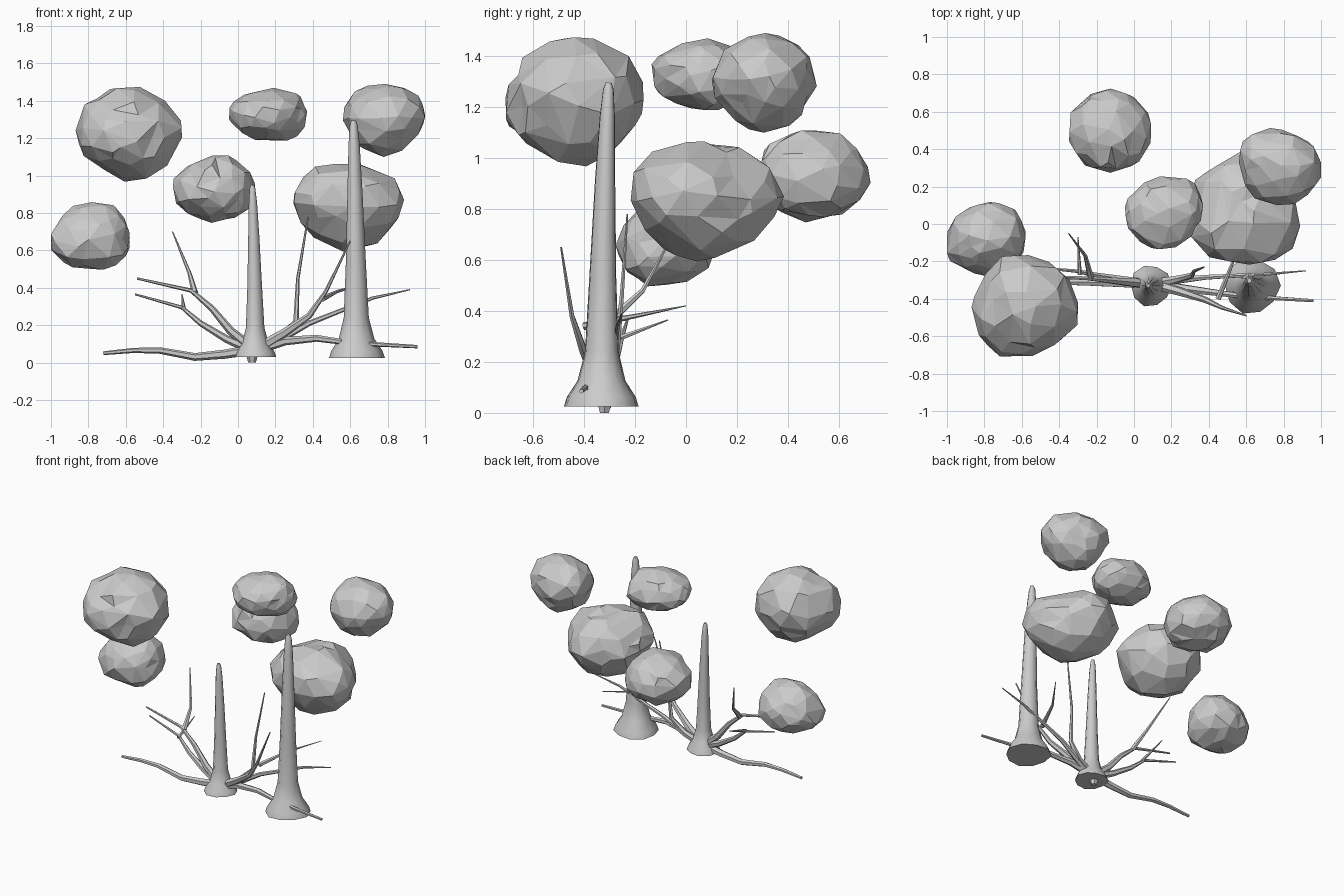
import bpy
import bmesh
import math
from mathutils import Vector, noise

if "Cube" in bpy.data.objects:
    bpy.data.objects.remove(bpy.data.objects["Cube"], do_unlink=True)

# The single colour
grey = bpy.data.materials.new("light_grey")
grey.use_nodes = True
tone = (0.6, 0.6, 0.6, 1)
grey.diffuse_color = tone
grey.node_tree.nodes["Principled BSDF"].inputs["Base Color"].default_value = tone

# Directions of the model's own sides
LEFT, BACK, UP = Vector((1, 0, 0)), Vector((0, 1, 0)), Vector((0, 0, 1))
RIGHT, FRONT, DOWN = -LEFT, -BACK, -UP


def finish(name, bm):
    bmesh.ops.recalc_face_normals(bm, faces=bm.faces)
    mesh = bpy.data.meshes.new(name)
    bm.to_mesh(mesh)
    bm.free()
    mesh.materials.append(grey)
    obj = bpy.data.objects.new(name, mesh)
    bpy.context.collection.objects.link(obj)
    return obj


def tube(name, points, radii, sides, wobble=0):
    """Sweep a slightly lobed ring along a centre line."""
    bm = bmesh.new()
    rings = []
    for i, point in enumerate(points):
        way = points[min(i + 1, len(points) - 1)] - points[max(i - 1, 0)]
        turn = UP.rotation_difference(way)
        ring = []
        for k in range(sides):
            angle = math.tau * k / sides
            reach = radii[i] * (1 + wobble * math.sin(3 * angle + 1))
            offset = (LEFT * math.cos(angle) + BACK * math.sin(angle)) * reach
            ring.append(bm.verts.new(point + turn @ offset))
        rings.append(ring)
    for low, high in zip(rings, rings[1:]):
        for k in range(sides):
            n = (k + 1) % sides
            bm.faces.new((low[k], low[n], high[n], high[k]))
    bm.faces.new(rings[0])
    bm.faces.new(rings[-1])
    obj = finish(name, bm)
    bpy.ops.object.select_all(action="DESELECT")
    obj.select_set(True)
    bpy.context.view_layer.objects.active = obj
    bpy.ops.object.shade_smooth_by_angle(angle=math.radians(50))


def trunk(name, foot, height, width, lean):
    """Tapering trunk with a flared foot and a rounded tip."""
    profile = [(0, 1), (.03, .92), (.08, .64), (.17, .45), (.4, .36),
               (.7, .27), (.9, .2), (.98, .14), (1, .08)]
    points = [foot + UP * height * t + lean * t * t for t, r in profile]
    tube(name, points, [width * r for t, r in profile], 10, 0.05)


def branch(name, start_y, end_y, thick, thin, *line):
    """Tapering branch through (x, z) points while y drifts evenly."""
    last = len(line) - 1
    points = [Vector((x, start_y + (end_y - start_y) * i / last, z))
              for i, (x, z) in enumerate(line)]
    radii = [thick + (thin - thick) * i / last for i in range(len(line))]
    tube(name, points, radii, 6)


def clump(name, centre, size, seed, *bumps):
    """Faceted leaf clump of a given size, swollen towards the bumps."""
    bm = bmesh.new()
    bmesh.ops.create_icosphere(bm, subdivisions=3, radius=1)
    shift = Vector((seed * 7.3, seed * 3.1, seed * 5.7))
    for v in bm.verts:
        d = v.co.normalized()
        swell = 1 + 0.1 * noise.noise(d * 1.7 + shift) + 0.09 * noise.noise(d * 3.5 + shift)
        for bump in bumps:
            swell += 0.17 * max(0, d.dot(bump.normalized())) ** 3
        v.co = d * swell
    # Set the width, depth and height of the swollen ball
    for axis in range(3):
        values = [v.co[axis] for v in bm.verts]
        low, span = min(values), max(values) - min(values)
        for v in bm.verts:
            v.co[axis] = centre[axis] + size[axis] * ((v.co[axis] - low) / span - 0.5)
    # Collapse to broad irregular facets
    facets = finish(name, bm).modifiers.new("facets", "DECIMATE")
    facets.ratio = 0.4


# Leaf clumps
clump("right_high_leaves", (-.58, -.44, 1.22), (.57, .55, .51), 1,
      RIGHT + FRONT * .6, LEFT + UP * .4, DOWN + LEFT * .4, UP + RIGHT * .3 + BACK * .3)
clump("right_low_leaves", (-.79, -.08, .68), (.43, .39, .36), 2,
      RIGHT + FRONT + DOWN * .6, LEFT + BACK, UP + LEFT * .4, LEFT + FRONT + DOWN * .6)
clump("back_leaves", (-.13, .5, .93), (.44, .45, .36), 3,
      LEFT + DOWN * .4, UP + LEFT * .3, RIGHT)
clump("middle_high_leaves", (.16, .06, 1.325), (.42, .39, .28), 4,
      RIGHT + FRONT * .4, LEFT + BACK * .6 + DOWN * .8, UP + LEFT * .4, FRONT)
clump("large_leaves", (.59, .085, .83), (.59, .6, .47), 5,
      RIGHT + FRONT + UP, LEFT + FRONT * .5, DOWN + LEFT * .3, BACK + UP * .2,
      LEFT + FRONT + UP * .5)
clump("left_high_leaves", (.78, .305, 1.295), (.44, .41, .39), 6,
      RIGHT + BACK + UP * .5, LEFT + UP * .4, DOWN, FRONT)

# Trunks with flared feet
trunk("tall_trunk", Vector((.63, -.33, .025)), 1.27, .149, Vector((-.013, .027, 0)))
trunk("short_trunk", Vector((.09, -.33, .03)), .92, .11, RIGHT * .014)
branch("root_nub", -.32, -.32, .02, .035, (.075, 0), (.075, .05))

# Branches on the right side
branch("low_right_branch", -.32, -.3, .028, .01, (.08, .07), (-.07, .045),
       (-.23, .03), (-.42, .065), (-.56, .065), (-.72, .05))
branch("upper_right_branch", -.32, -.28, .028, .006, (.07, .08), (-.04, .17),
       (-.14, .29), (-.25, .385), (-.54, .45))
branch("upper_right_twig", -.29, -.05, .018, .003, (-.23, .37), (-.26, .48), (-.35, .7))
branch("middle_right_branch", -.32, -.23, .026, .005, (.07, .07), (-.06, .125),
       (-.2, .21), (-.3, .295), (-.55, .365))
branch("middle_right_twig", -.27, -.07, .012, .003, (-.29, .29), (-.3, .365))

# Branches on the left side
branch("upright_branch", -.32, -.23, .026, .004, (.1, .07), (.22, .13),
       (.31, .22), (.32, .45), (.375, .78))
branch("rising_left_branch", -.32, -.49, .03, .004, (.1, .07), (.25, .16),
       (.38, .25), (.47, .38), (.6, .65))
branch("rising_left_twig", -.4, 0, .016, .002, (.45, .34), (.53, .38), (.67, .42))
branch("middle_left_branch", -.32, -.25, .026, .003, (.1, .07), (.22, .12),
       (.38, .21), (.72, .345), (.92, .39))
branch("low_left_branch", -.32, -.41, .028, .009, (.1, .07), (.25, .115),
       (.42, .13), (.6, .105), (.96, .085))
